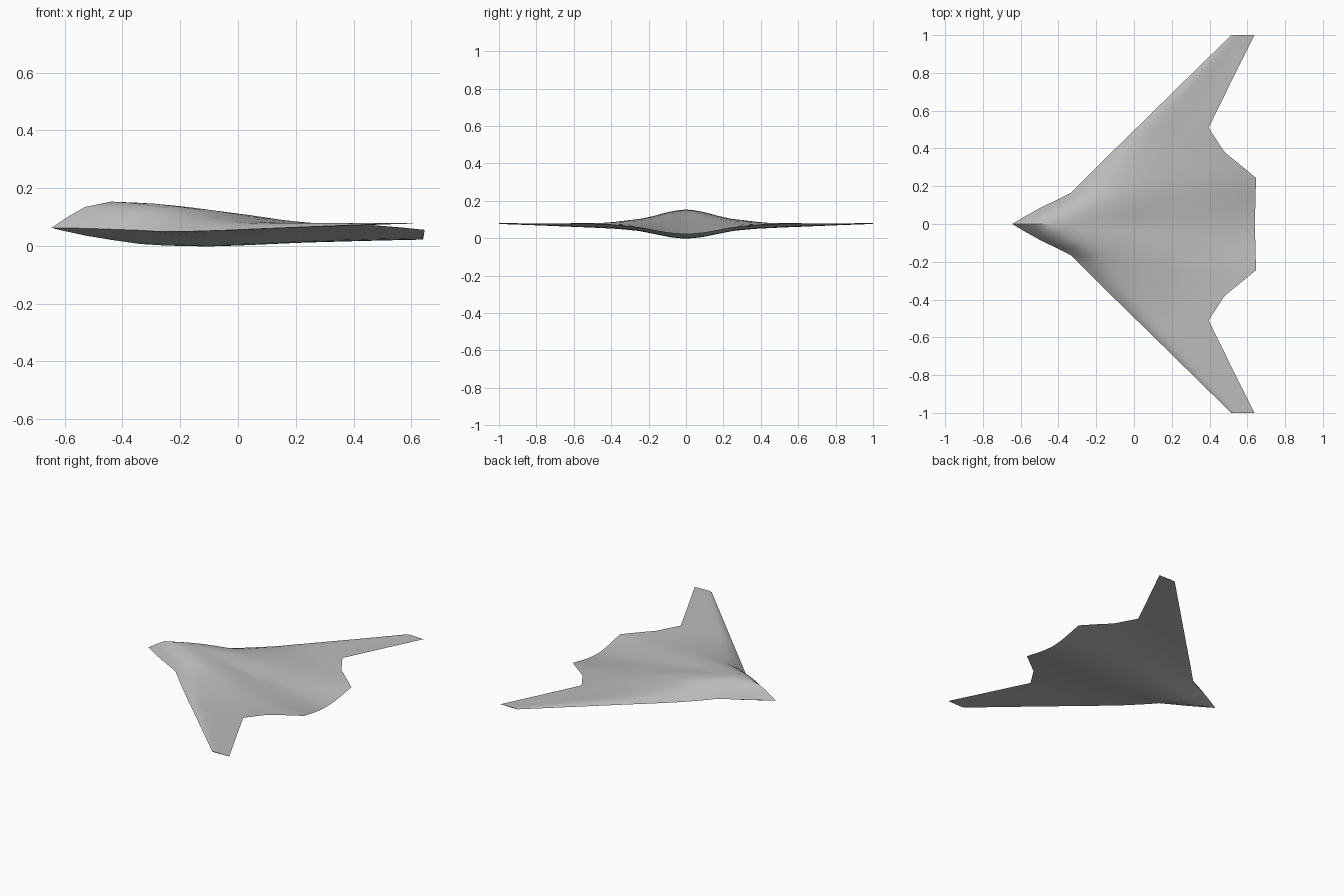
import bpy
import bmesh
import math

cube = bpy.data.objects.get("Cube")
if cube:
    bpy.data.objects.remove(cube, do_unlink=True)

grey = bpy.data.materials.new("airframe grey")
grey.use_nodes = True
colour = (0.50, 0.50, 0.50, 1)
grey.diffuse_color = colour
grey.node_tree.nodes["Principled BSDF"].inputs["Base Color"].default_value = colour

# Airfoil: (chord fraction, share of upper depth, share of lower depth)
AIRFOIL = [(0.02, 0.19, 0.13), (0.045, 0.42, 0.25), (0.09, 0.78, 0.47), (0.16, 1.0, 0.72),
           (0.24, 0.99, 0.95), (0.31, 0.93, 1.0), (0.42, 0.77, 0.97), (0.50, 0.61, 0.84),
           (0.58, 0.48, 0.68), (0.68, 0.36, 0.48), (0.80, 0.22, 0.29), (0.90, 0.11, 0.14)]

# Span stations: y, nose x, nose z, tail x, tail z, upper depth, lower depth
STATIONS = [(0.000, -0.645, 0.063, 0.640, 0.022, 0.097, 0.049),
            (0.040, -0.578, 0.062, 0.641, 0.024, 0.094, 0.047),
            (0.085, -0.497, 0.060, 0.642, 0.028, 0.087, 0.042),
            (0.125, -0.415, 0.057, 0.643, 0.034, 0.079, 0.035),
            (0.165, -0.335, 0.054, 0.644, 0.041, 0.069, 0.028),
            (0.205, -0.294, 0.051, 0.645, 0.049, 0.061, 0.021),
            (0.245, -0.254, 0.050, 0.645, 0.056, 0.053, 0.014),
            (0.310, -0.190, 0.050, 0.566, 0.064, 0.043, 0.009),
            (0.380, -0.118, 0.052, 0.480, 0.071, 0.031, 0.006),
            (0.445, -0.052, 0.054, 0.437, 0.075, 0.023, 0.004),
            (0.510, 0.015, 0.057, 0.395, 0.078, 0.018, 0.003),
            (0.750, 0.260, 0.067, 0.513, 0.078, 0.010, 0.002),
            (1.000, 0.515, 0.077, 0.637, 0.078, 0.003, 0.001)]


def section(y, x0, z0, x1, z1, up, low):
    """Closed outline from tail over the top to the nose and back below."""
    def point(t, dz):
        return (x0 + (x1 - x0) * t, y, z0 + (z1 - z0) * t + dz)
    upper = [point(t, up * u) for t, u, l in reversed(AIRFOIL)]
    lower = [point(t, -low * l) for t, u, l in AIRFOIL]
    return [point(1, 0)] + upper + [point(0, 0)] + lower


# Half airframe, lofted from centreline to wing tip
bm = bmesh.new()
rings = [[bm.verts.new(p) for p in section(*s)] for s in STATIONS]
n = len(rings[0])
for a, b in zip(rings, rings[1:]):
    for i in range(n):
        j = (i + 1) % n
        bm.faces.new((a[i], a[j], b[j], b[i]))
bm.faces.new(rings[-1])
bmesh.ops.recalc_face_normals(bm, faces=bm.faces)
# Make sure the skin faces outward
if max(bm.faces, key=lambda f: f.calc_center_median().z).normal.z < 0:
    bmesh.ops.reverse_faces(bm, faces=bm.faces)
mesh = bpy.data.meshes.new("flying_wing")
bm.to_mesh(mesh)
bm.free()
mesh.materials.append(grey)
wing = bpy.data.objects.new("flying_wing", mesh)
bpy.context.collection.objects.link(wing)

# Other half
mirror = wing.modifiers.new("mirror", 'MIRROR')
mirror.use_axis = (False, True, False)
mirror.use_clip = True
bpy.ops.object.select_all(action='DESELECT')
bpy.context.view_layer.objects.active = wing
wing.select_set(True)
bpy.ops.object.modifier_apply(modifier="mirror")
bpy.ops.object.shade_smooth_by_angle(angle=math.radians(35))
